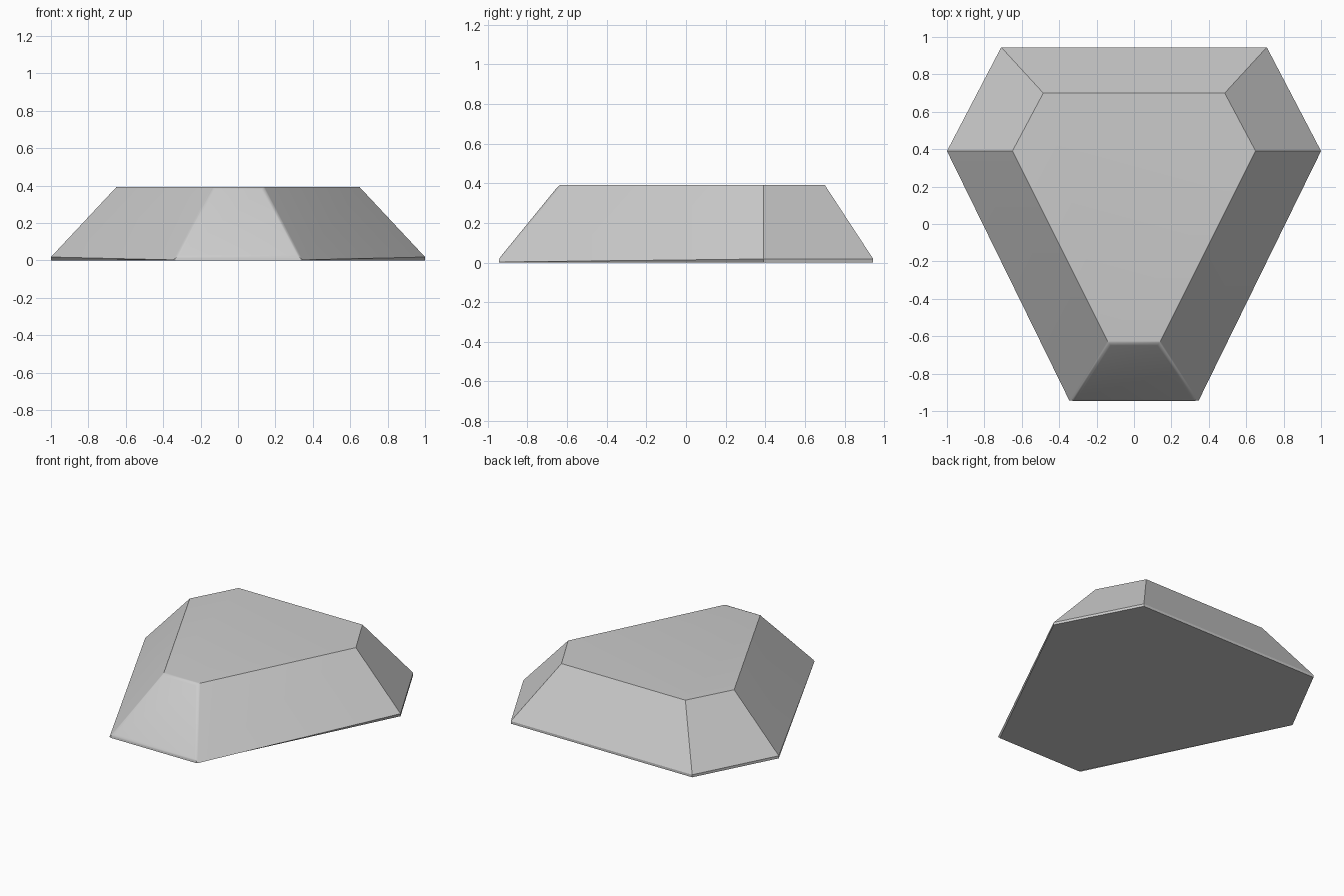
import bpy, bmesh, math

cube = bpy.data.objects.get("Cube")
if cube:
    bpy.data.objects.remove(cube, do_unlink=True)

# Plain grey material
grey = bpy.data.materials.new("grey")
grey.use_nodes = True
colour = (0.6, 0.6, 0.6, 1.0)
grey.diffuse_color = colour
grey.node_tree.nodes["Principled BSDF"].inputs["Base Color"].default_value = colour

# Half outlines (x > 0), front to back
BASE = [(0.33, -0.945), (1.0, 0.39), (0.71, 0.945)]
TOP = [(0.135, -0.64), (0.65, 0.39), (0.485, 0.70)]
BAND, HEIGHT = 0.018, 0.392


def ring(bm, half, z):
    """Mirror a half outline into a closed ring of vertices."""
    pts = half + [(-x, y) for x, y in reversed(half)]
    return [bm.verts.new((x, y, z)) for x, y in pts]


# Faceted block: thin vertical band, sloping sides and flat top
bm = bmesh.new()
rings = [ring(bm, BASE, 0), ring(bm, BASE, BAND), ring(bm, TOP, HEIGHT)]
bm.faces.new(list(reversed(rings[0])))
bm.faces.new(rings[-1])
for low, high in zip(rings, rings[1:]):
    for i in range(6):
        j = (i + 1) % 6
        bm.faces.new((low[i], low[j], high[j], high[i]))

# Softly rounded border of the sloping front facet
front = next(f for f in bm.faces
             if f.normal.length >= 0 and all(v.co.y < -0.6 for v in f.verts)
             and max(v.co.z for v in f.verts) > 0.3)
bmesh.ops.bevel(bm, geom=list(front.edges), offset=0.015, offset_type='OFFSET',
                segments=3, profile=0.5, affect='EDGES', clamp_overlap=True)
bmesh.ops.recalc_face_normals(bm, faces=bm.faces)

mesh = bpy.data.meshes.new("faceted_block")
bm.to_mesh(mesh)
bm.free()
mesh.materials.append(grey)
block = bpy.data.objects.new("faceted_block", mesh)
bpy.context.collection.objects.link(block)

# Smooth the rounded border, keep the main edges sharp
bpy.ops.object.select_all(action='DESELECT')
block.select_set(True)
bpy.context.view_layer.objects.active = block
bpy.ops.object.shade_smooth_by_angle(angle=math.radians(30))
